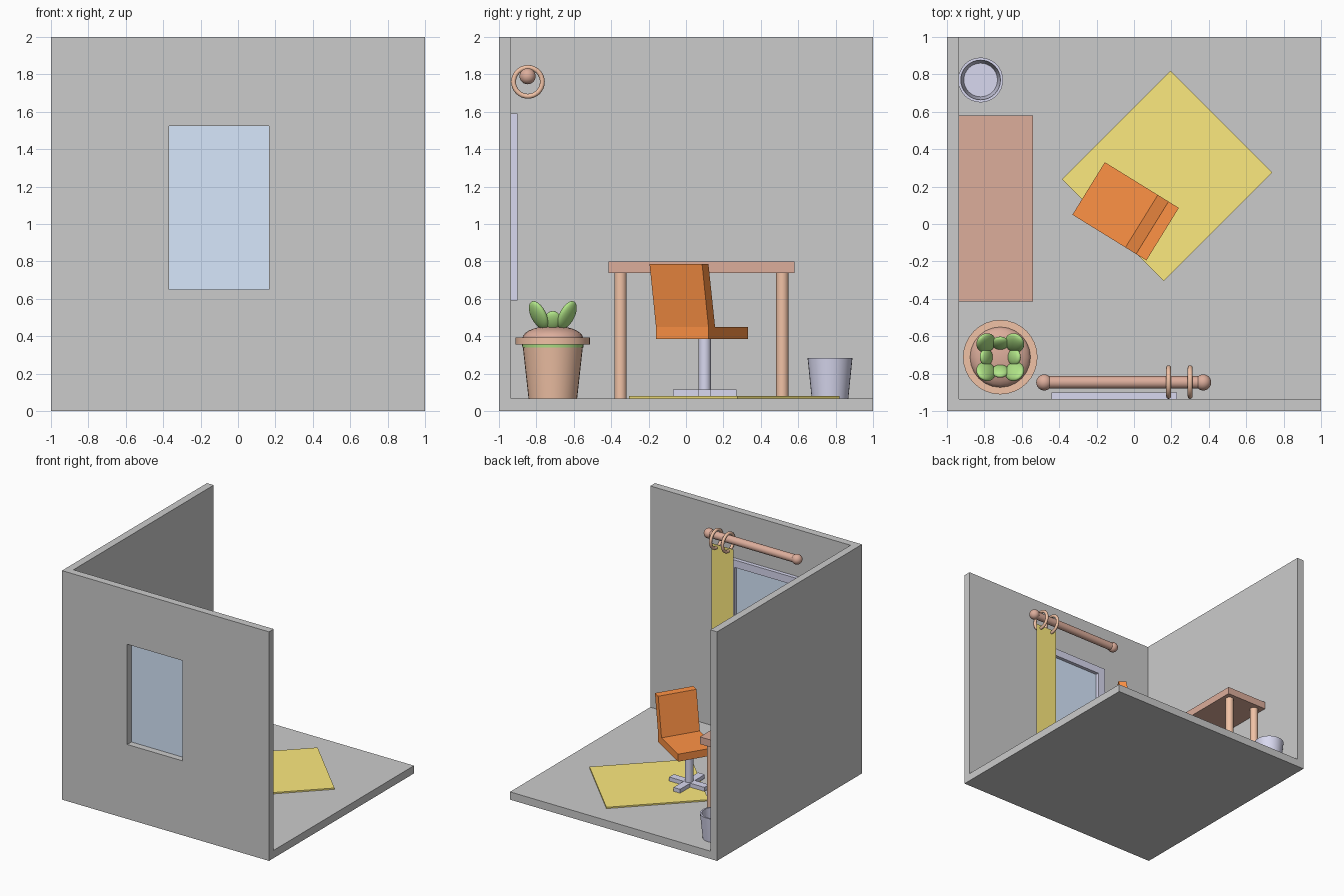
import bpy, bmesh
from math import sin, cos, pi, radians
from mathutils import Matrix, Vector

if "Cube" in bpy.data.objects:
    bpy.data.objects.remove(bpy.data.objects["Cube"])


def mat(name, r, g, b):
    m = bpy.data.materials.new(name)
    m.diffuse_color = (r, g, b, 1)
    m.use_nodes = True
    m.node_tree.nodes["Principled BSDF"].inputs["Base Color"].default_value = m.diffuse_color
    return m


WOOD = mat("dark_wood", 0.72, 0.42, 0.33)
TAN = mat("light_wood", 0.88, 0.54, 0.38)
METAL = mat("metal", 0.69, 0.69, 0.87)
YELLOW = mat("yellow_cloth", 0.98, 0.82, 0.21)
RED = mat("red_fabric", 1.0, 0.29, 0.06)
GLASS = mat("glass", 0.68, 0.80, 0.98)
GREEN = mat("leaf_green", 0.45, 0.80, 0.25)


def finish(bm, name, material=None, smooth=False):
    bmesh.ops.recalc_face_normals(bm, faces=bm.faces)
    me = bpy.data.meshes.new(name)
    bm.to_mesh(me)
    bm.free()
    ob = bpy.data.objects.new(name, me)
    bpy.context.collection.objects.link(ob)
    if material:
        me.materials.append(material)
    if smooth:
        bpy.ops.object.select_all(action='DESELECT')
        ob.select_set(True)
        bpy.context.view_layer.objects.active = ob
        bpy.ops.object.shade_smooth_by_angle(angle=radians(35))
    return ob


def box(name, lo, hi, material=None, turn=0):
    """Box between two corners, turned about its own centre."""
    lo, hi = Vector(lo), Vector(hi)
    bm = bmesh.new()
    bmesh.ops.create_cube(bm, size=1, matrix=Matrix.Translation((lo + hi) / 2)
                          @ Matrix.Rotation(turn, 4, 'Z') @ Matrix.Diagonal((*(hi - lo), 1)))
    return finish(bm, name, material)


def lathe(name, profile, loc, material, closed=False, axis='Z', steps=32):
    """Spin (radius, height) points; points on the axis become poles."""
    bm = bmesh.new()
    vs = [bm.verts.new((r, 0, z)) for r, z in profile]
    es = [bm.edges.new(p) for p in zip(vs, vs[1:])]
    if closed:
        es.append(bm.edges.new((vs[-1], vs[0])))
    bmesh.ops.spin(bm, geom=vs + es, cent=(0, 0, 0), axis=(0, 0, 1), angle=2 * pi, steps=steps)
    bmesh.ops.remove_doubles(bm, verts=bm.verts, dist=1e-5)
    if axis == 'X':
        bm.transform(Matrix.Rotation(pi / 2, 4, 'Y'))
    bm.transform(Matrix.Translation(loc))
    return finish(bm, name, material, True)


def rod(name, loc, r, length, material, axis='Z'):
    return lathe(name, [(0, 0), (r, 0), (r, length), (0, length)], loc, material, axis=axis)


def ball(name, matrix, material):
    bm = bmesh.new()
    bmesh.ops.create_uvsphere(bm, u_segments=24, v_segments=14, radius=1, matrix=matrix)
    return finish(bm, name, material, True)


def cut(ob, cutter):
    cutter.hide_render = True
    mod = ob.modifiers.new("cut", 'BOOLEAN')
    mod.object, mod.operation, mod.solver = cutter, 'DIFFERENCE', 'EXACT'
    bpy.context.view_layer.objects.active = ob
    bpy.ops.object.modifier_apply(modifier=mod.name)
    bpy.data.objects.remove(cutter)


# Room corner: floor and two walls, with a window opening
room = box("room", (-1, -1, 0), (1, 1, 2))
cut(room, box("room_cutter", (-0.935, -0.935, 0.068), (1.5, 1.5, 2.5)))
cut(room, box("opening_cutter", (-0.37, -1.2, 0.65), (0.165, -0.8, 1.525)))

# Window frame and pane
frame = box("window_frame", (-0.44, -0.935, 0.59), (0.23, -0.902, 1.59), METAL)
cut(frame, box("frame_cutter", (-0.37, -1.2, 0.65), (0.165, -0.8, 1.525)))
box("window_pane", (-0.37, -0.942, 0.65), (0.165, -0.932, 1.525), GLASS)

# Curtain rod, end knobs, rings and the curtain sheet
rod("curtain_rod", (-0.48, -0.847, 1.79), 0.033, 0.85, WOOD, 'X')
for x in (-0.48, 0.37):
    ball("rod_knob", Matrix.Translation((x, -0.847, 1.79)) @ Matrix.Scale(0.043, 4), WOOD)
for x in (0.185, 0.30):
    ring = [(0.077 + 0.013 * cos(a * pi / 6), 0.013 * sin(a * pi / 6)) for a in range(12)]
    lathe("curtain_ring", ring, (x, -0.845, 1.76), TAN, True, 'X')
bm = bmesh.new()
bm.faces.new([bm.verts.new((x, -0.847, z))
              for x, z in ((0.135, 0.58), (0.345, 0.58), (0.345, 1.71), (0.135, 1.71))])
finish(bm, "curtain", YELLOW)

# Desk
box("desk_top", (-0.935, -0.415, 0.737), (-0.54, 0.58, 0.80), WOOD)
for x in (-0.87, -0.605):
    for y in (-0.35, 0.515):
        rod("desk_leg", (x, y, 0.068), 0.033, 0.67, TAN)

# Rug, turned diagonally
box("rug", (-0.2075, -0.1525, 0.068), (0.5625, 0.6675, 0.08), YELLOW, -pi / 4)

# Chair seat and leaning back, one side profile extruded across its width
bm = bmesh.new()
side = [(0, .385), (.40, .385), (.40, .45), (.465, .785), (.40, .785), (.333, .45), (0, .45)]
face = bm.faces.new([bm.verts.new((u, -0.165, z)) for u, z in side])
ext = bmesh.ops.extrude_face_region(bm, geom=[face])
bmesh.ops.translate(bm, vec=(0, 0.33, 0),
                    verts=[g for g in ext["geom"] if isinstance(g, bmesh.types.BMVert)])
bm.transform(Matrix.Translation((-0.2425, 0.19, 0)) @ Matrix.Rotation(radians(-31.7), 4, 'Z'))
finish(bm, "chair_seat", RED)

# Chair post and cross base
rod("chair_post", (-0.10, 0.10, 0.09), 0.033, 0.30, METAL)
box("chair_foot", (-0.27, 0.068, 0.08), (0.07, 0.132, 0.115), METAL)
box("chair_foot", (-0.132, -0.07, 0.08), (-0.068, 0.27, 0.114), METAL)

# Waste bin, open at the top
lathe("waste_bin", [(0, 0), (0.098, 0), (0.12, 0.215), (0.106, 0.215), (0.09, 0.015), (0, 0.015)],
      (-0.82, 0.77, 0.068), METAL)

# Plant pot with rim, green band and soil mound
px, py = -0.715, -0.712
lathe("plant_pot", [(0, 0.068), (0.13, 0.068), (0.162, 0.355), (0.199, 0.355), (0.199, 0.393),
                    (0.16, 0.393), (0.155, 0.36), (0, 0.36)], (px, py, 0), TAN)
lathe("pot_band", [(0.15, 0.34), (0.163, 0.34), (0.165, 0.356), (0.15, 0.356)],
      (px, py, 0), GREEN, True)
ball("soil", Matrix.Translation((px, py, 0.388)) @ Matrix.Diagonal((0.163, 0.163, 0.068, 1)), WOOD)

# Leaves: four tall ones on the diagonals, four short ones between
for i in range(8):
    tall = i % 2
    reach, z, size = (0.108, 0.513, (0.026, 0.055, 0.085)) if tall else \
                     (0.075, 0.483, (0.022, 0.046, 0.058))
    ball("tall_leaf" if tall else "short_leaf",
         Matrix.Translation((px, py, 0)) @ Matrix.Rotation(i * pi / 4, 4, 'Z')
         @ Matrix.Translation((reach, 0, z)) @ Matrix.Rotation(radians(30), 4, 'Y')
         @ Matrix.Diagonal((*size, 1)), GREEN)
